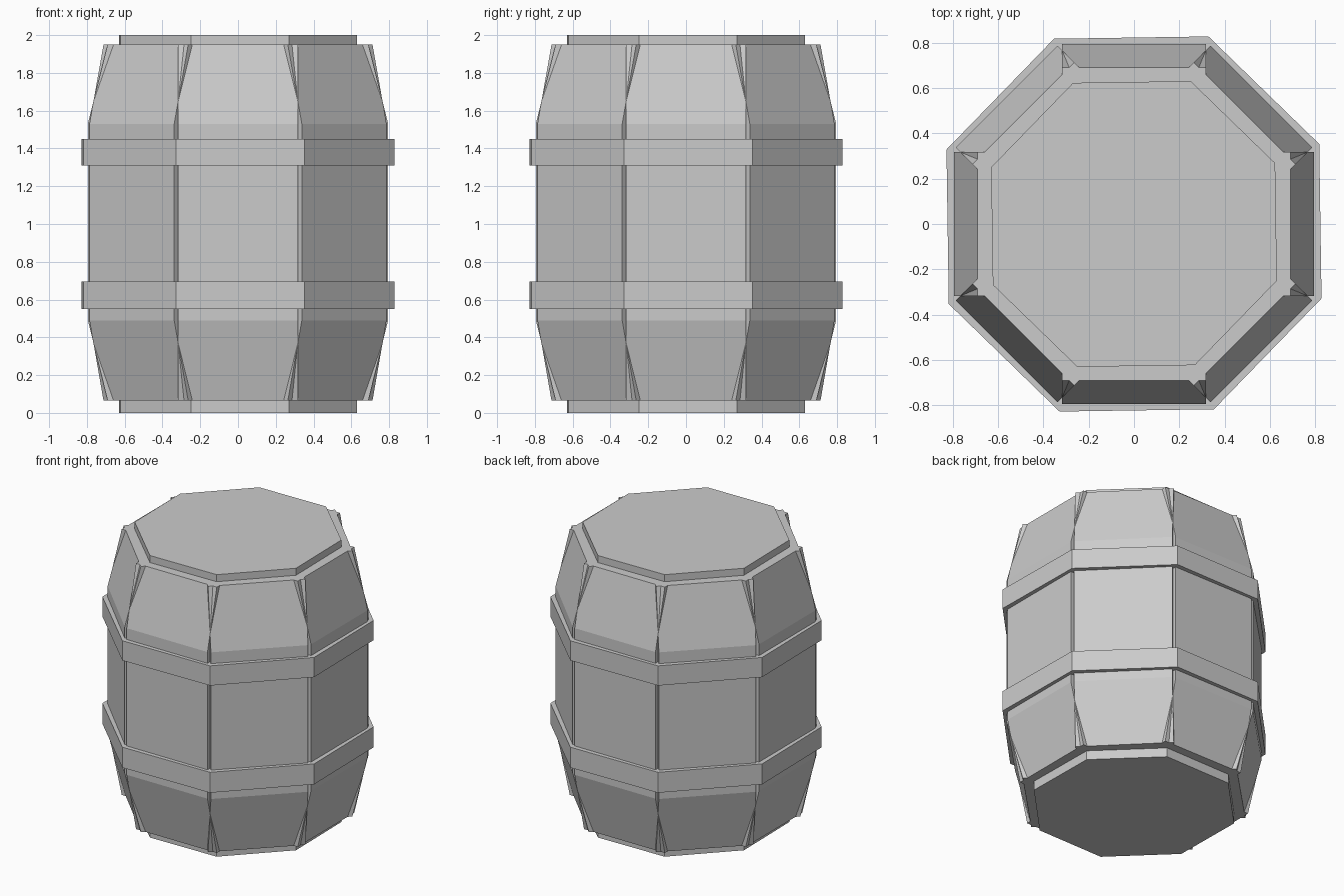
import bpy
import bmesh
from math import radians, pi

cube = bpy.data.objects.get("Cube")
if cube:
    bpy.data.objects.remove(cube, do_unlink=True)

# Single grey for the whole barrel
grey = bpy.data.materials.new("plain grey")
grey.use_nodes = True
colour = (0.6, 0.6, 0.6, 1.0)
grey.diffuse_color = colour
grey.node_tree.nodes["Principled BSDF"].inputs["Base Color"].default_value = colour

SIDES = 8
TWIST = radians(22.5 + 0.85)


def octagon_prism(name, radius, z_low, z_high):
    bpy.ops.mesh.primitive_cylinder_add(
        vertices=SIDES, radius=radius, depth=z_high - z_low,
        location=(0, 0, (z_low + z_high) / 2), rotation=(0, 0, TWIST))
    obj = bpy.context.object
    obj.name = name
    obj.data.materials.append(grey)


def stave(name, angle):
    # Side profile (distance from axis, height) extruded across the width
    profile = [(0.5, 0.065), (0.69, 0.065), (0.795, 0.49),
               (0.795, 1.53), (0.69, 1.95), (0.5, 1.95)]
    half_width = 0.317
    bm = bmesh.new()
    face = bm.faces.new([bm.verts.new((d, -half_width, z)) for d, z in profile])
    extruded = bmesh.ops.extrude_face_region(bm, geom=[face])
    moved = [v for v in extruded["geom"] if isinstance(v, bmesh.types.BMVert)]
    bmesh.ops.translate(bm, verts=moved, vec=(0, 2 * half_width, 0))
    bmesh.ops.recalc_face_normals(bm, faces=bm.faces)
    mesh = bpy.data.meshes.new(name)
    bm.to_mesh(mesh)
    bm.free()
    mesh.materials.append(grey)
    obj = bpy.data.objects.new(name, mesh)
    obj.rotation_euler.z = angle
    bpy.context.collection.objects.link(obj)


# Core whose ends show as the lid and the base
octagon_prism("core", 0.678, 0.0, 2.0)

# Overlapping bulged staves
for i in range(SIDES):
    stave(f"stave_{i + 1}", i * 2 * pi / SIDES)

# Two hoops
octagon_prism("lower_hoop", 0.89, 0.55, 0.695)
octagon_prism("upper_hoop", 0.89, 1.31, 1.45)
